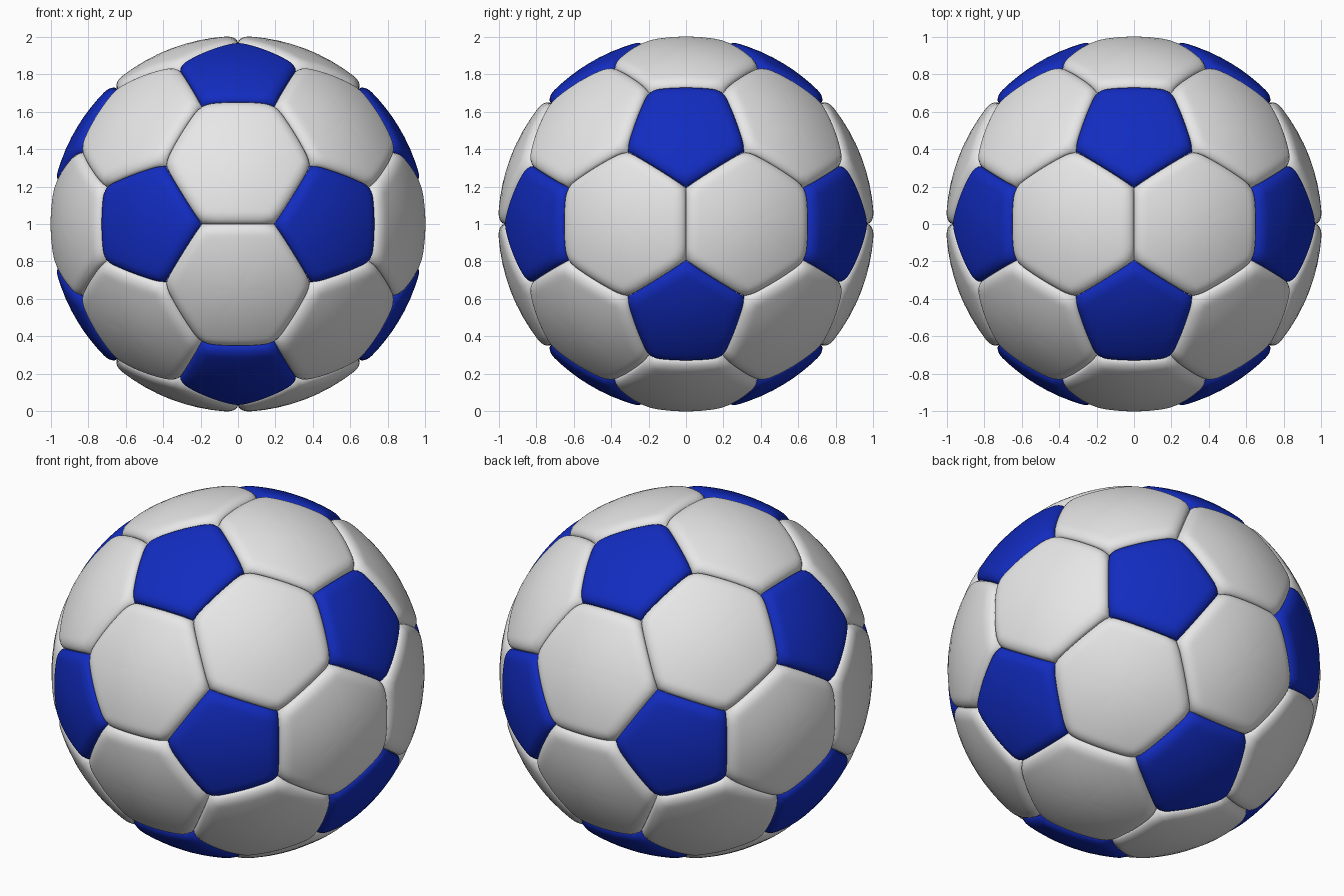
import bpy, math
from itertools import combinations, permutations
from mathutils import Vector

cube = bpy.data.objects.get("Cube")
if cube:
    bpy.data.objects.remove(cube)

RADIUS = 1.004
SEAM_WIDTH = 0.065   # width of the rounded panel border
SEAM_DEPTH = 0.036   # how far the border sinks into the seam
SEGMENTS = 14        # divisions along each panel side
INSETS = [0, 0.01, 0.025, 0.05, 0.08, 0.12, 0.16, 0.2, 0.25, 0.4, 0.6, 0.8]


def make_material(name, colour):
    mat = bpy.data.materials.new(name)
    mat.use_nodes = True
    mat.diffuse_color = colour
    bsdf = mat.node_tree.nodes["Principled BSDF"]
    bsdf.inputs["Base Color"].default_value = colour
    bsdf.inputs["Roughness"].default_value = 0.5
    return mat


def drop(dist):
    """Quarter-ellipse sink near a panel border."""
    k = max(0.0, 1 - max(dist, 0.0) / SEAM_WIDTH)
    return SEAM_DEPTH * (1 - math.sqrt(1 - k * k))


def add_panel(corners, verts, faces):
    """Padded panel: concentric rings of its polygon, pushed out to the ball."""
    centre = sum(corners, Vector()) / len(corners)
    axis = centre.normalized()
    u = (corners[0] - centre).normalized()
    v = axis.cross(u)
    corners = sorted(corners, key=lambda c: math.atan2((c - centre).dot(v), (c - centre).dot(u)))
    sides = list(zip(corners, corners[1:] + corners[:1]))
    normals = [a.cross(b).normalized() for a, b in sides]

    def place(p):
        d = p.normalized()
        sink = sum(drop(d.dot(n)) for n in normals)
        return d * (RADIUS - min(sink, SEAM_DEPTH * 1.4))

    outline = [a.lerp(b, i / SEGMENTS) for a, b in sides for i in range(SEGMENTS)]
    count, base = len(outline), len(verts)
    for inset in INSETS:
        verts += [place(p.lerp(centre, inset)) for p in outline]
    verts.append(place(centre))
    for ring in range(len(INSETS)):
        start = base + ring * count
        for i in range(count):
            j = (i + 1) % count
            if ring == len(INSETS) - 1:
                faces.append((start + i, start + j, len(verts) - 1))
            else:
                faces.append((start + i, start + j, start + count + j, start + count + i))


def build(name, polygons, mat):
    verts, faces = [], []
    for corners in polygons:
        add_panel(corners, verts, faces)
    mesh = bpy.data.meshes.new(name)
    mesh.from_pydata(verts, [], faces)
    mesh.materials.append(mat)
    mesh.shade_smooth()
    obj = bpy.data.objects.new(name, mesh)
    obj.location.z = 1
    bpy.context.collection.objects.link(obj)


# Icosahedron points; cutting off its tips gives the panel layout
phi = (1 + math.sqrt(5)) / 2
points = []
for s in (-1, 1):
    for t in (-phi, phi):
        points += [Vector((s, t, 0)), Vector((0, s, t)), Vector((t, 0, s))]


def adjacent(a, b):
    return 0.1 < (a - b).length < 2.1


def cut(a, b):
    return (a * 2 + b) / 3


pentagons = [[cut(a, b) for b in points if adjacent(a, b)] for a in points]
hexagons = [[cut(a, b) for a, b in permutations(tri, 2)]
            for tri in combinations(points, 3)
            if all(adjacent(a, b) for a, b in combinations(tri, 2))]

build("white_hexagon_panels", hexagons, make_material("white leather", (0.8, 0.8, 0.8, 1)))
build("blue_pentagon_panels", pentagons, make_material("blue leather", (0.006, 0.025, 0.53, 1)))
